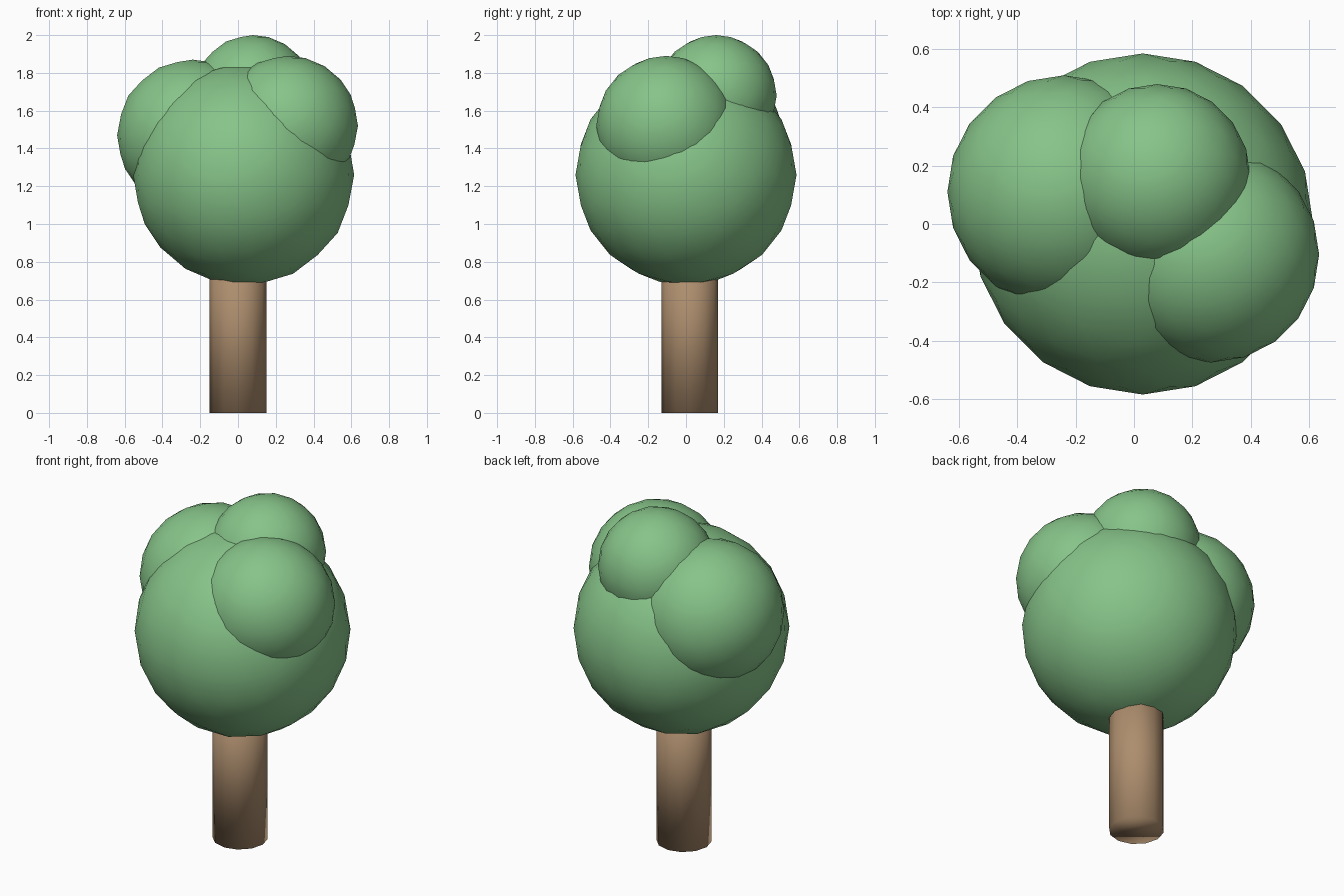
import bpy

# Remove the default cube only
cube = bpy.data.objects.get("Cube")
if cube:
    bpy.data.objects.remove(cube, do_unlink=True)


def make_material(name, rgb):
    mat = bpy.data.materials.new(name)
    mat.use_nodes = True
    colour = (*rgb, 1.0)
    mat.diffuse_color = colour
    shader = next(n for n in mat.node_tree.nodes if n.type == "BSDF_PRINCIPLED")
    shader.inputs["Base Color"].default_value = colour
    shader.inputs["Roughness"].default_value = 0.9
    return mat


leaf_green = make_material("leaf_green", (0.24, 0.55, 0.25))
bark_brown = make_material("bark_brown", (0.42, 0.27, 0.155))


def finish(name, mat):
    """Name the active object, colour it and shade it fully smooth."""
    obj = bpy.context.object
    obj.name = obj.data.name = name
    obj.data.materials.append(mat)
    bpy.ops.object.shade_smooth()


# Trunk: twelve-sided post running up into the foliage
trunk_height = 0.9
bpy.ops.mesh.primitive_cylinder_add(
    vertices=12, radius=0.15, depth=trunk_height,
    location=(0, 0.02, trunk_height / 2))
finish("trunk", bark_brown)

# Foliage: one large ball with three smaller ones set into it
foliage = {
    "main_foliage": ((0.03, 0, 1.26), 0.585),
    "right_foliage": ((-0.24, 0.11, 1.47), 0.4),
    "left_foliage": ((0.265, -0.105, 1.52), 0.37),
    "top_foliage": ((0.08, 0.16, 1.68), 0.32),
}
for name, (centre, radius) in foliage.items():
    bpy.ops.mesh.primitive_ico_sphere_add(
        subdivisions=3, radius=radius, location=centre)
    finish(name, leaf_green)
